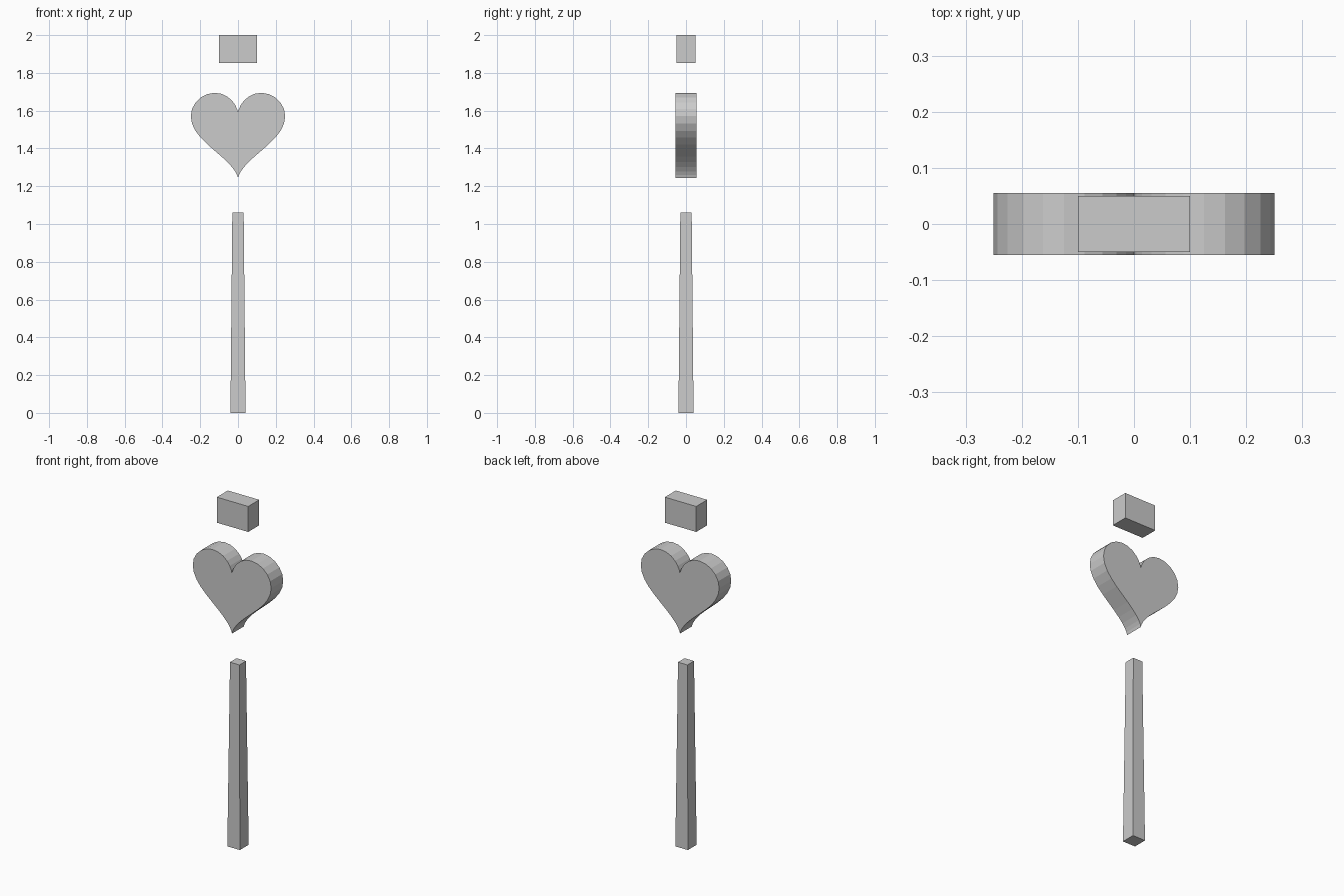
import bpy, bmesh
from math import sin, cos, tau

if "Cube" in bpy.data.objects:
    bpy.data.objects.remove(bpy.data.objects["Cube"], do_unlink=True)

grey = bpy.data.materials.new("plain_grey")
grey.use_nodes = True
grey.diffuse_color = (0.6, 0.6, 0.6, 1)
grey.node_tree.nodes["Principled BSDF"].inputs["Base Color"].default_value = (0.6, 0.6, 0.6, 1)


def loft(name, first, second):
    """Closed solid between two matching outlines."""
    bm = bmesh.new()
    a = [bm.verts.new(p) for p in first]
    b = [bm.verts.new(p) for p in second]
    bm.faces.new(a)
    bm.faces.new(b)
    for i in range(len(a)):
        j = (i + 1) % len(a)
        bm.faces.new((a[i], a[j], b[j], b[i]))
    bmesh.ops.recalc_face_normals(bm, faces=bm.faces)
    mesh = bpy.data.meshes.new(name)
    bm.to_mesh(mesh)
    bm.free()
    mesh.materials.append(grey)
    obj = bpy.data.objects.new(name, mesh)
    bpy.context.collection.objects.link(obj)
    return obj


def rectangle(half_x, half_y, z):
    return [(-half_x, -half_y, z), (half_x, -half_y, z),
            (half_x, half_y, z), (-half_x, half_y, z)]


def heart(y, centre=1.508, scale=1 / 64, sides=48):
    points = []
    for i in range(sides):
        t = tau * i / sides
        x = 16 * sin(t) ** 3
        z = 13 * cos(t) - 5 * cos(2 * t) - 2 * cos(3 * t) - cos(4 * t)
        points.append((x * scale, y, centre + z * scale))
    return points


# Tapered square shaft
loft("shaft", rectangle(0.04, 0.04, 0), rectangle(0.03, 0.03, 1.06))

# Flat-sided heart
loft("heart", heart(-0.055), heart(0.055))

# Floating block at the top
loft("top_block", rectangle(0.1, 0.05, 1.853), rectangle(0.1, 0.05, 2))
